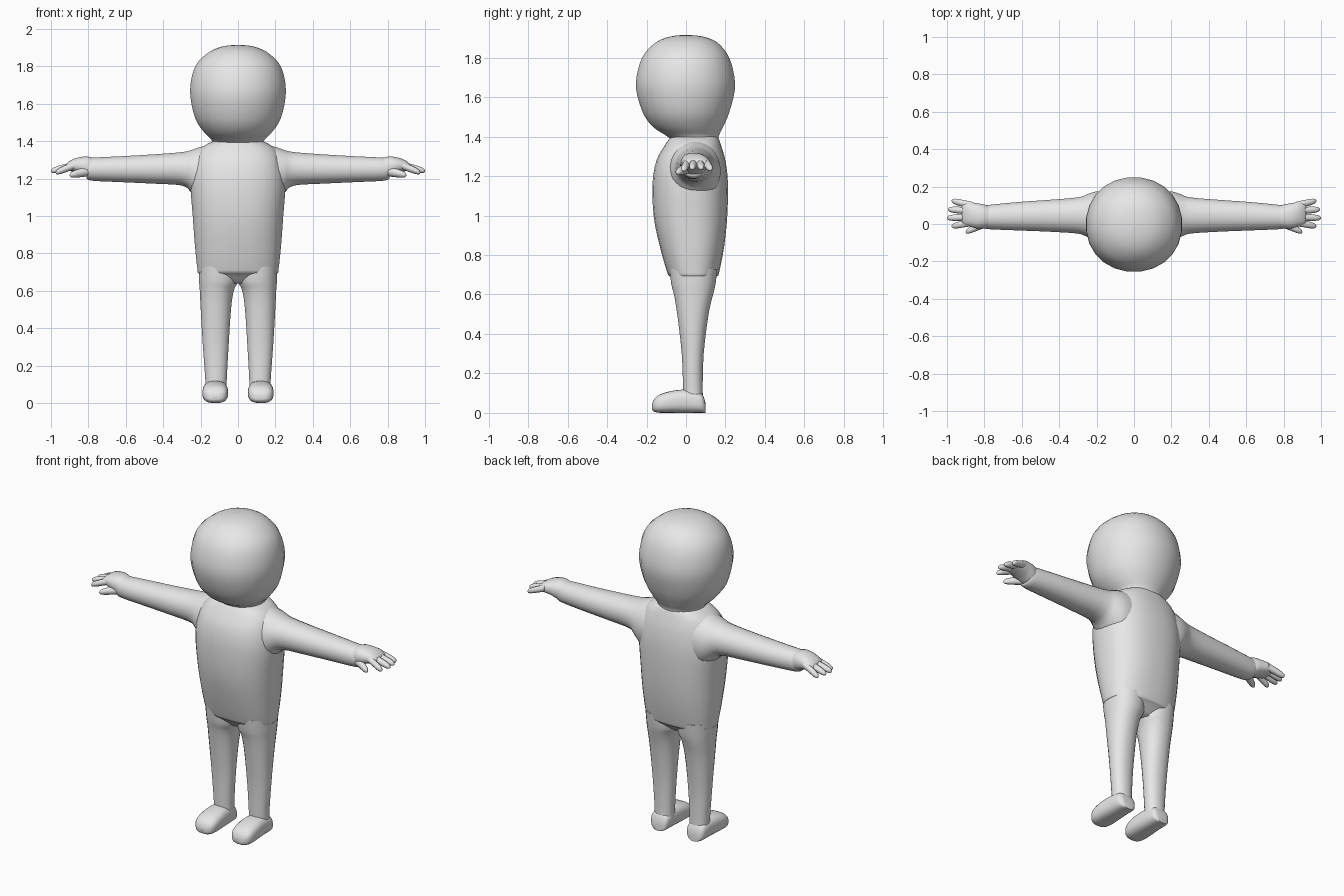
import bpy, bmesh, math
from mathutils import Vector

grey = bpy.data.materials.new("plain_grey")
grey.diffuse_color = (0.8, 0.8, 0.8, 1)


def spline(rows, steps):
    """Catmull-Rom interpolation through rows of section values."""
    out = []
    for i in range(len(rows) - 1):
        p = [Vector(rows[max(0, min(len(rows) - 1, i + k))]) for k in (-1, 0, 1, 2)]
        for s in range(steps):
            t = s / steps
            out.append(0.5 * (2 * p[1] + (p[2] - p[0]) * t
                              + (2 * p[0] - 5 * p[1] + 4 * p[2] - p[3]) * t * t
                              + (3 * p[1] - p[0] - 3 * p[2] + p[3]) * t ** 3))
    return out + [Vector(rows[-1])]


def loft(name, axis, rows, sides=24, power=2.0, steps=3, mirror=False):
    """Rounded sections (t, u_min, u_max, v_min, v_max) strung along an axis."""
    bm = bmesh.new()
    rings = []
    for t, u0, u1, v0, v1 in spline([r for r in rows], steps):
        ring = []
        for k in range(sides):
            a = math.tau * (k + 0.5) / sides
            c, s = math.cos(a), math.sin(a)
            u = (u0 + u1) / 2 + (u1 - u0) / 2 * math.copysign(abs(c) ** (2 / power), c)
            v = (v0 + v1) / 2 + (v1 - v0) / 2 * math.copysign(abs(s) ** (2 / power), s)
            co = {"x": (t, u, v), "y": (u, t, v), "z": (u, v, t)}[axis]
            ring.append(bm.verts.new((co[0], co[1], max(co[2], 0))))
        rings.append(ring)
    for a, b in zip(rings, rings[1:]):
        for k in range(sides):
            n = (k + 1) % sides
            bm.faces.new((a[k], a[n], b[n], b[k]))
    bm.faces.new(rings[0])
    bm.faces.new(rings[-1])
    bmesh.ops.recalc_face_normals(bm, faces=bm.faces)
    me = bpy.data.meshes.new(name)
    bm.to_mesh(me)
    bm.free()
    me.materials.append(grey)
    ob = bpy.data.objects.new(name, me)
    bpy.context.collection.objects.link(ob)
    if mirror:
        ob.modifiers.new("mirror", "MIRROR")
    bpy.ops.object.select_all(action="DESELECT")
    ob.select_set(True)
    bpy.context.view_layer.objects.active = ob
    bpy.ops.object.shade_smooth_by_angle(angle=math.radians(50))
    return ob


def digit(name, base, tip, r0, r1):
    """Tapered round-ended finger from base to tip."""
    base, tip = Vector(base), Vector(tip)
    rows = []
    for f, k in ((0, 1), (0.35, 1), (0.7, 1), (0.9, 0.8), (0.97, 0.5), (1, 0.12)):
        p = base.lerp(tip, f)
        r = (r0 + (r1 - r0) * f) * k
        rows.append((p.x, p.y - r, p.y + r, p.z - r, p.z + r))
    loft(name, "x", rows, sides=10, steps=2, mirror=True)


# Head: round with a narrow base and slightly flattened crown
loft("head", "z", [
    (1.39, -0.135, 0.135, -0.08, 0.165), (1.41, -0.145, 0.145, -0.11, 0.17),
    (1.45, -0.185, 0.185, -0.17, 0.19), (1.52, -0.23, 0.23, -0.22, 0.22),
    (1.64, -0.257, 0.257, -0.255, 0.25), (1.74, -0.25, 0.25, -0.245, 0.24),
    (1.82, -0.218, 0.218, -0.212, 0.21), (1.88, -0.15, 0.15, -0.15, 0.155),
    (1.907, -0.08, 0.08, -0.08, 0.085), (1.915, -0.01, 0.01, -0.01, 0.01)], power=2.1)

# Torso with sloping shoulders
loft("torso", "z", [
    (0.64, -0.11, 0.11, -0.03, 0.10), (0.69, -0.205, 0.205, -0.08, 0.155),
    (0.71, -0.217, 0.217, -0.095, 0.168), (0.85, -0.232, 0.232, -0.135, 0.195),
    (1.0, -0.243, 0.243, -0.165, 0.21), (1.17, -0.255, 0.255, -0.17, 0.213),
    (1.28, -0.24, 0.24, -0.15, 0.20), (1.35, -0.21, 0.21, -0.112, 0.18),
    (1.385, -0.165, 0.165, -0.088, 0.168), (1.4, -0.13, 0.13, -0.075, 0.16)],
    sides=32, power=2.4)

# Arms flare into the shoulders
loft("arms", "x", [
    (0.12, -0.09, 0.175, 1.06, 1.388), (0.2, -0.085, 0.175, 1.08, 1.37),
    (0.25, -0.07, 0.16, 1.125, 1.353), (0.3, -0.052, 0.143, 1.162, 1.342),
    (0.45, -0.042, 0.13, 1.172, 1.33), (0.62, -0.035, 0.118, 1.18, 1.32),
    (0.78, -0.028, 0.102, 1.188, 1.312), (0.81, -0.02, 0.095, 1.2, 1.305)],
    power=2.1, mirror=True)

# Palms
loft("palms", "x", [
    (0.76, -0.015, 0.09, 1.205, 1.305), (0.8, -0.025, 0.105, 1.205, 1.318),
    (0.84, -0.025, 0.112, 1.222, 1.316), (0.88, -0.014, 0.118, 1.235, 1.305),
    (0.91, -0.004, 0.11, 1.243, 1.287), (0.92, 0.01, 0.1, 1.25, 1.275)],
    sides=16, power=2.3, mirror=True)

# Fingers and thumb
for i, (y0, x1, y1, z1) in enumerate([(0.1, 0.975, 0.124, 1.235), (0.07, 0.995, 0.078, 1.24),
                                      (0.038, 1.0, 0.032, 1.24), (0.008, 0.975, -0.012, 1.232)]):
    digit("finger_%d" % (i + 1), (0.87, y0, 1.272), (x1, y1, z1), 0.021, 0.017)
digit("thumb", (0.8, 0.005, 1.24), (0.9, -0.043, 1.218), 0.028, 0.017)

# Legs
loft("legs", "z", [
    (0.05, 0.06, 0.175, -0.012, 0.088), (0.12, 0.06, 0.175, -0.015, 0.085),
    (0.3, 0.05, 0.188, -0.022, 0.09), (0.5, 0.037, 0.2, -0.045, 0.115),
    (0.6, 0.022, 0.205, -0.062, 0.138), (0.65, 0.0, 0.209, -0.075, 0.15),
    (0.73, 0.0, 0.212, -0.085, 0.16)], power=2.2, mirror=True)

# Feet with flat soles and rounded toes
loft("feet", "y", [
    (0.1, 0.09, 0.15, 0.0, 0.04), (0.092, 0.072, 0.168, 0.0, 0.075),
    (0.07, 0.063, 0.18, 0.0, 0.105), (0.0, 0.057, 0.185, 0.0, 0.118),
    (-0.07, 0.053, 0.19, 0.0, 0.112), (-0.13, 0.056, 0.188, 0.0, 0.095),
    (-0.16, 0.072, 0.172, 0.005, 0.072), (-0.172, 0.1, 0.145, 0.015, 0.045)],
    power=2.7, mirror=True)
